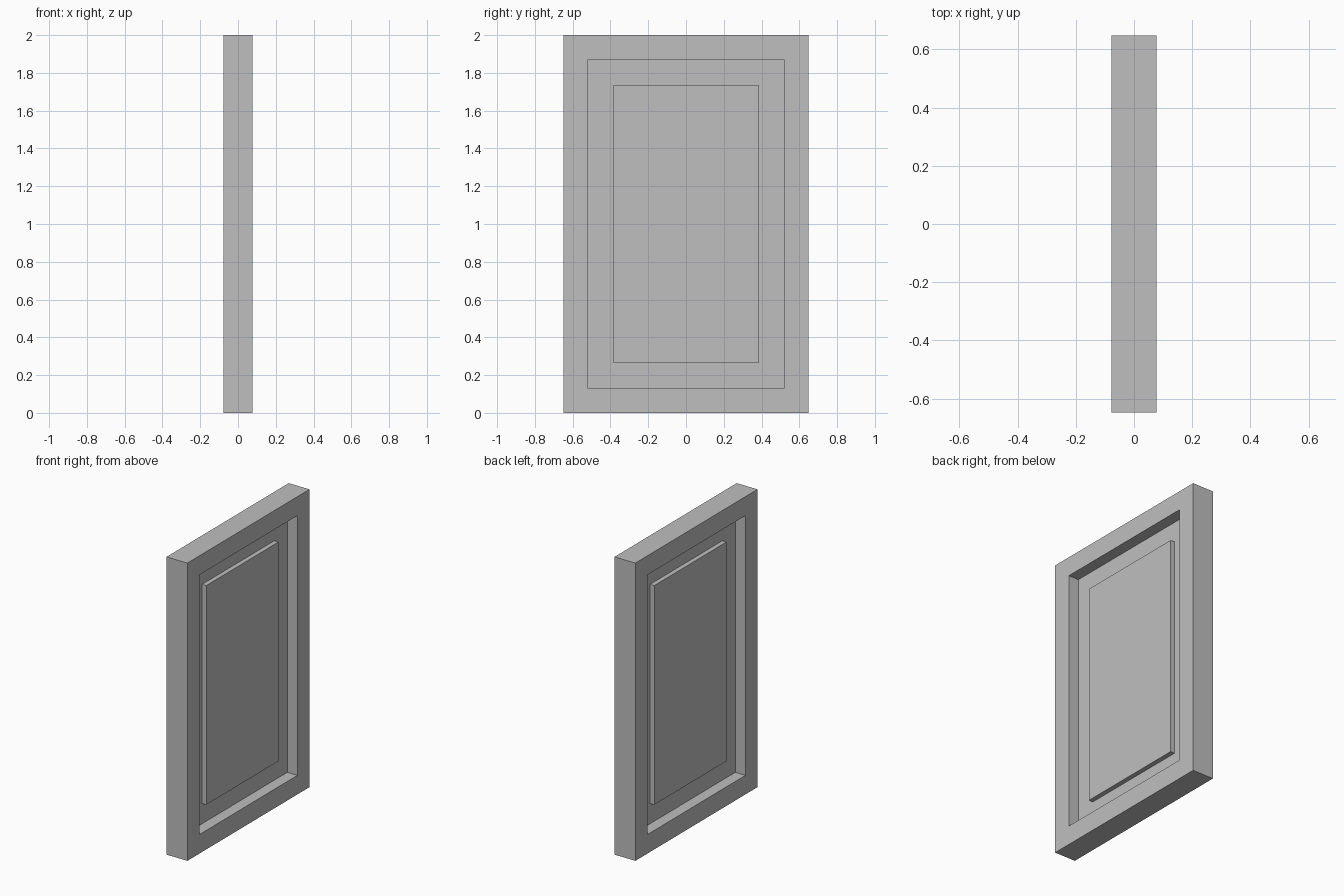
import bpy
import bmesh
from mathutils import Matrix, Vector

cube = bpy.data.objects.get("Cube")
if cube:
    bpy.data.objects.remove(cube, do_unlink=True)

WIDTH, HEIGHT, THICK = 1.296, 2.0, 0.155
FRAME_BORDER = 0.128      # width of the surrounding frame
RECESS = 0.0755           # depth of the sunken field on each side
PANEL_BORDER = 0.136      # gap between frame and raised panel
PANEL_THICK = 0.066

grey = bpy.data.materials.new("plain grey")
grey.use_nodes = True
colour = (0.52, 0.52, 0.52, 1)
grey.diffuse_color = colour
grey.node_tree.nodes["Principled BSDF"].inputs["Base Color"].default_value = colour


def box(size):
    bm = bmesh.new()
    bmesh.ops.create_cube(bm, size=1)
    bmesh.ops.transform(bm, verts=bm.verts,
                        matrix=Matrix.Translation((0, 0, HEIGHT / 2)) @ Matrix.Diagonal((*size, 1)))
    return bm


def finish(bm, name):
    bmesh.ops.recalc_face_normals(bm, faces=bm.faces)
    mesh = bpy.data.meshes.new(name)
    bm.to_mesh(mesh)
    bm.free()
    mesh.materials.append(grey)
    obj = bpy.data.objects.new(name, mesh)
    bpy.context.collection.objects.link(obj)
    return obj


# Frame: a slab with a straight-walled recess sunk into both broad faces
bm = box((THICK, WIDTH, HEIGHT))
for side in (-1, 1):
    bm.normal_update()
    face = max(bm.faces, key=lambda f: side * f.calc_center_median().x)
    bmesh.ops.inset_individual(bm, faces=[face], thickness=FRAME_BORDER, use_even_offset=True)
    sunk = bmesh.ops.extrude_discrete_faces(bm, faces=[face])["faces"][0]
    bmesh.ops.translate(bm, verts=sunk.verts, vec=Vector((-side * RECESS, 0, 0)))
finish(bm, "frame")

# Raised panel: stands proud of the sunken field on both sides
margin = 2 * (FRAME_BORDER + PANEL_BORDER)
finish(box((PANEL_THICK, WIDTH - margin, HEIGHT - margin)), "raised_panel")
